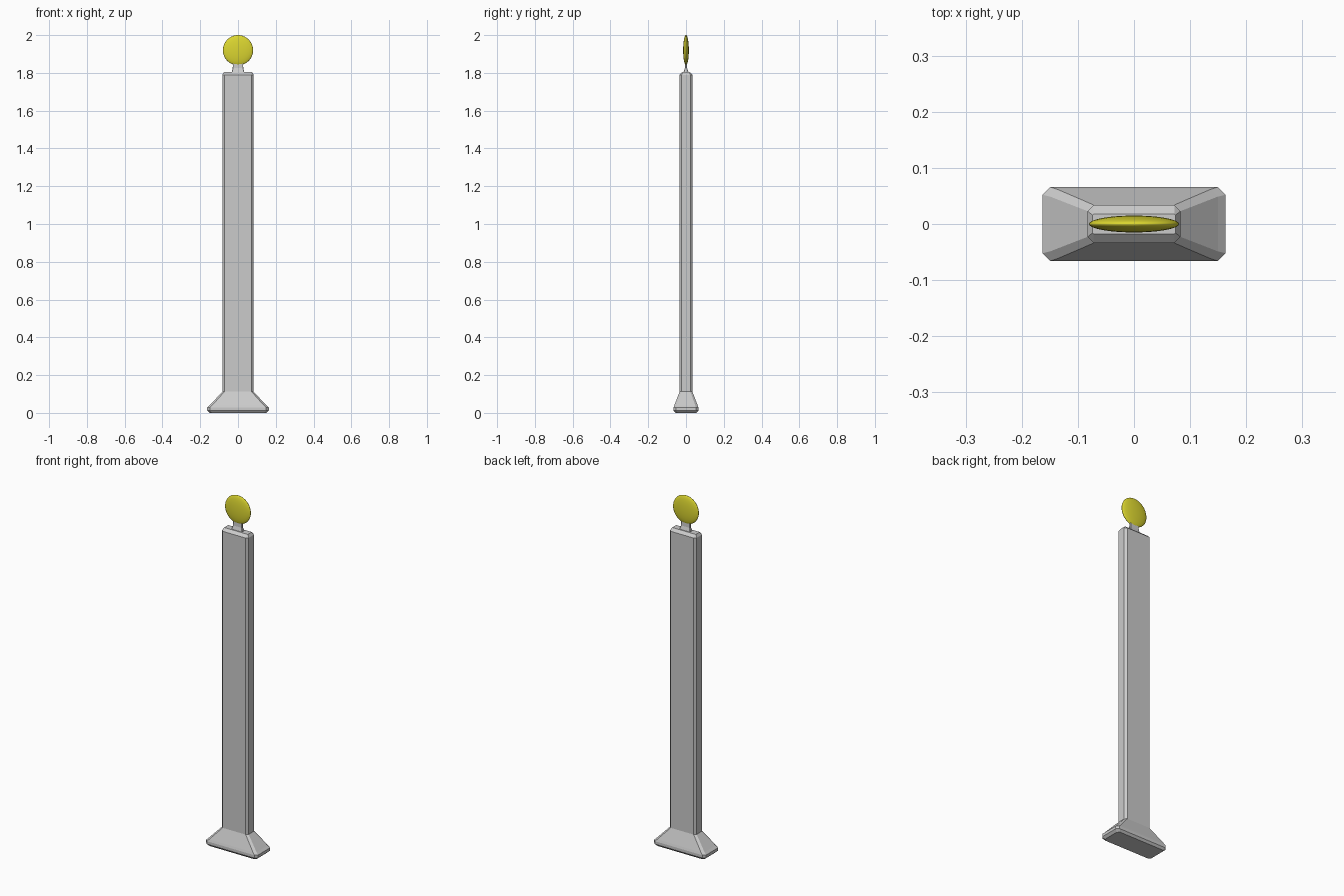
import bpy, bmesh

cube = bpy.data.objects.get("Cube")
if cube:
    bpy.data.objects.remove(cube, do_unlink=True)


def material(name, rgb):
    m = bpy.data.materials.new(name)
    m.use_nodes = True
    m.diffuse_color = (*rgb, 1)
    m.node_tree.nodes["Principled BSDF"].inputs["Base Color"].default_value = (*rgb, 1)
    return m


grey = material("light grey", (0.6, 0.6, 0.6))
yellow = material("yellow", (0.72, 0.68, 0.03))


def loft(name, sections, mat):
    """Stack chamfered rectangles given as (z, half x, half y, chamfer)."""
    bm = bmesh.new()
    rings = []
    for z, x, y, c in sections:
        outline = [(x, c - y), (x, y - c), (x - c, y), (c - x, y),
                   (-x, y - c), (-x, c - y), (c - x, -y), (x - c, -y)]
        rings.append([bm.verts.new((px, py, z)) for px, py in outline])
    for low, high in zip(rings, rings[1:]):
        for i in range(8):
            j = (i + 1) % 8
            bm.faces.new((low[i], low[j], high[j], high[i]))
    bm.faces.new(rings[0][::-1])
    bm.faces.new(rings[-1])
    mesh = bpy.data.meshes.new(name)
    bm.to_mesh(mesh)
    bm.free()
    obj = bpy.data.objects.new(name, mesh)
    bpy.context.collection.objects.link(obj)
    mesh.materials.append(mat)
    return obj


# Flared foot and tall chamfered post as one body
loft("post_with_foot", [
    (0, 0.15, 0.056, 0.012),
    (0.012, 0.163, 0.066, 0.014),
    (0.028, 0.163, 0.066, 0.014),
    (0.04, 0.15, 0.062, 0.013),
    (0.112, 0.083, 0.034, 0.011),
    (1.79, 0.083, 0.034, 0.011),
    (1.805, 0.074, 0.018, 0.002),
], grey)

# Tapered neck under the disc
loft("neck", [
    (1.80, 0.034, 0.014, 0.002),
    (1.825, 0.028, 0.006, 0.002),
    (1.86, 0.027, 0.005, 0.002),
], grey)

# Flattened round reflector
bpy.ops.mesh.primitive_uv_sphere_add(segments=48, ring_count=24, radius=1,
                                     location=(0, 0, 1.92))
disc = bpy.context.object
disc.name = "reflector_disc"
disc.scale = (0.08, 0.015, 0.08)
bpy.ops.object.transform_apply(location=False, rotation=False, scale=True)
bpy.ops.object.shade_smooth()
disc.data.materials.append(yellow)
